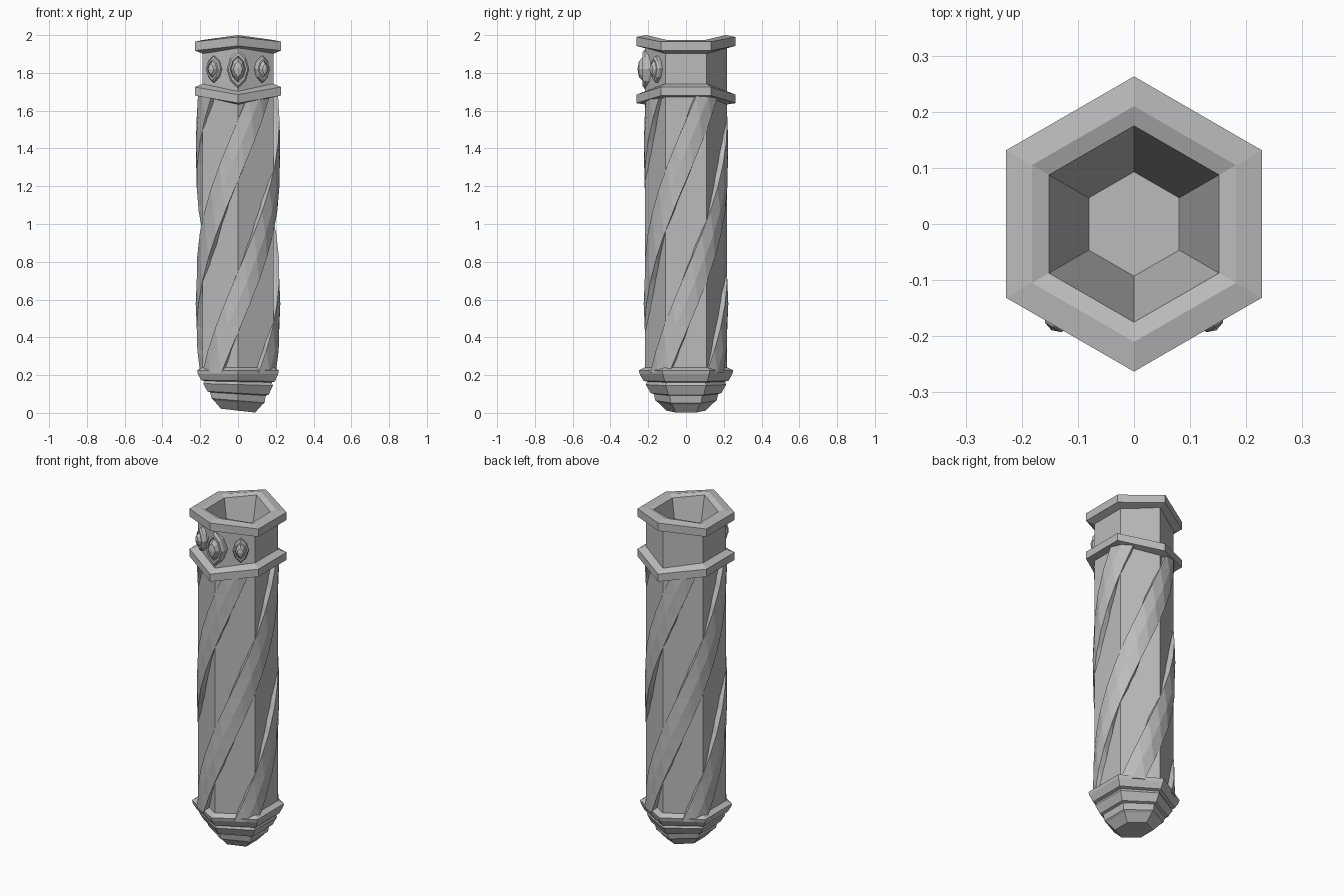
import bpy, bmesh
from math import sin, cos, pi, radians
from mathutils import Vector, Matrix

old = bpy.data.objects.get("Cube")
if old:
    bpy.data.objects.remove(old, do_unlink=True)

grey = bpy.data.materials.new("plain grey")
grey.use_nodes = True
grey.diffuse_color = (0.5, 0.5, 0.5, 1)
grey.node_tree.nodes["Principled BSDF"].inputs["Base Color"].default_value = (0.5, 0.5, 0.5, 1)


def finish(name, bm):
    bmesh.ops.recalc_face_normals(bm, faces=bm.faces)
    mesh = bpy.data.meshes.new(name)
    bm.to_mesh(mesh)
    bm.free()
    mesh.materials.append(grey)
    ob = bpy.data.objects.new(name, mesh)
    bpy.context.collection.objects.link(ob)
    return ob


def bridge(bm, a, b):
    n = len(a)
    for i in range(n):
        j = (i + 1) % n
        bm.faces.new((a[i], a[j], b[j], b[i]))


def hex_loft(name, rows, closed=False, tilt=0.0):
    """Stack hexagon rings of (corner radius, height, extra height at front and back corners)."""
    bm = bmesh.new()
    rings = []
    for r, z, dz in rows:
        ring = []
        for i in range(6):
            a = pi / 2 + i * pi / 3
            x = r * cos(a)
            lean = tilt * x * max(0, 1 - z / 0.2)
            ring.append(bm.verts.new((x, r * sin(a), z + (dz if i % 3 == 0 else 0) - lean)))
        rings.append(ring)
    for a, b in zip(rings, rings[1:]):
        bridge(bm, a, b)
    if closed:
        bridge(bm, rings[-1], rings[0])
    else:
        bm.faces.new(rings[0])
        bm.faces.new(rings[-1])
    return finish(name, bm)


# Hexagonal shaft with a tapered socket in the top
hex_loft("shaft", [(0.217, 0.2, 0), (0.217, 1.95, 0.02), (0.175, 1.965, 0.025), (0.093, 1.62, 0)])

# Flared rim and lower collar, bent along the front and back corners
hex_loft("top_rim", [(0.21, 1.9, 0.03), (0.263, 1.918, 0.025), (0.263, 1.965, 0.025),
                     (0.21, 1.975, 0.025), (0.175, 1.965, 0.025)], closed=True)
hex_loft("lower_collar", [(0.2, 1.67, -0.04), (0.263, 1.68, -0.04), (0.263, 1.725, -0.04),
                          (0.21, 1.745, -0.04)], closed=True)

# Stepped pommel
hex_loft("pommel", [(0.21, 0.245, 0), (0.25, 0.225, 0), (0.245, 0.205, 0), (0.225, 0.17, 0),
                    (0.205, 0.165, 0), (0.213, 0.15, 0), (0.187, 0.105, 0), (0.17, 0.1, 0),
                    (0.162, 0.065, 0), (0.148, 0.055, 0), (0.105, 0.012, 0)], tilt=0.12)


# Four faceted ribs winding up the shaft
def spiral_rib(name, phase):
    bm = bmesh.new()
    steps, low, high = 12, 0.21, 1.68
    half = radians(18)
    rings = []
    for s in range(steps + 1):
        z = low + (high - low) * s / steps
        mid = phase + radians(112) * (z - 1.39)
        section = [(-half, 0.16), (-half, 0.219), (0, 0.224), (half, 0.219), (half, 0.16)]
        rings.append([bm.verts.new((r * cos(mid + a), r * sin(mid + a), z)) for a, r in section])
    for a, b in zip(rings, rings[1:]):
        bridge(bm, a, b)
    bm.faces.new(rings[0])
    bm.faces.new(rings[-1])
    bmesh.ops.triangulate(bm, faces=bm.faces)
    return finish(name, bm)


for k in range(4):
    spiral_rib("spiral_rib_%d" % (k + 1), k * pi / 2)

# Pointed oval jewels in raised settings
outline = [(0, 1), (0.68, 0.6), (1, 0), (0.68, -0.6), (0, -1), (-0.68, -0.6), (-1, 0), (-0.68, 0.6)]


def layered(name, layers, w, h, place, apex=None):
    bm = bmesh.new()
    rings = [[bm.verts.new((x * w * s, -d, z * h * s)) for x, z in outline] for s, d in layers]
    for a, b in zip(rings, rings[1:]):
        bridge(bm, a, b)
    bm.faces.new(rings[0])
    if apex is None:
        bm.faces.new(rings[-1])
    else:
        tip = bm.verts.new((0, -apex, 0))
        for i in range(8):
            bm.faces.new((rings[-1][i], rings[-1][(i + 1) % 8], tip))
    bm.transform(place)
    return finish(name, bm)


def jewel(side, w, h, depth, place):
    layered(side + "_setting", [(1, -0.03), (1, depth * 0.4), (0.85, depth * 0.6),
                                (0.68, depth * 0.6), (0.62, depth * 0.35)], w, h, place)
    layered(side + "_gem", [(0.62, 0), (0.62, depth * 0.55), (0.4, depth * 0.88)],
            w, h, place, apex=depth)


jewel("front", 0.06, 0.105, 0.065, Matrix.Translation((0, -0.192, 1.82)))
for side, sign in (("left", 1), ("right", -1)):
    turn = Matrix.Rotation(sign * radians(30), 4, "Z")
    spot = Vector((sign * 0.122, -0.146, 1.82))
    jewel(side, 0.043, 0.07, 0.05, Matrix.Translation(spot) @ turn)
